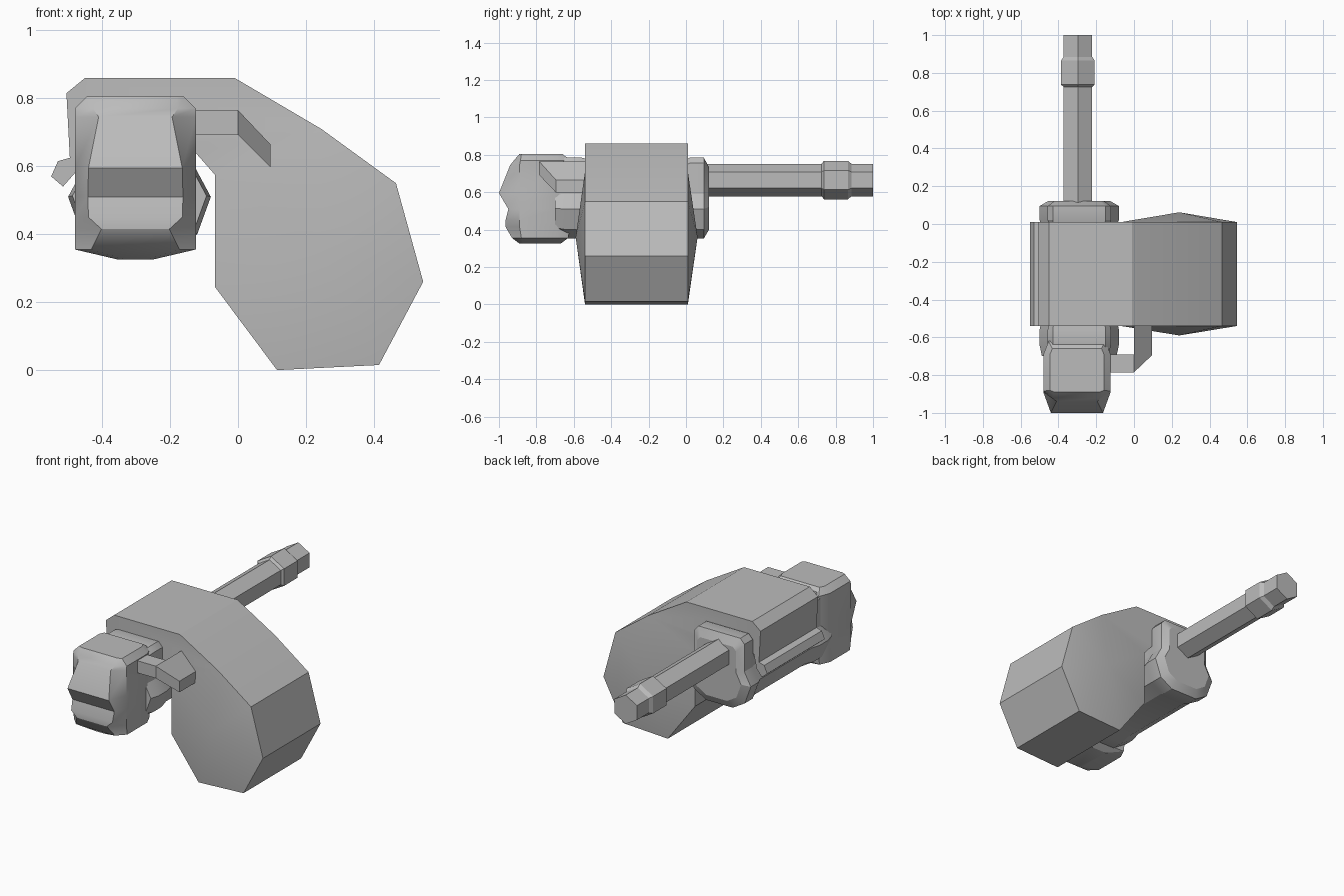
import bpy, bmesh, math
from mathutils import Vector

cube = bpy.data.objects.get("Cube")
if cube:
    bpy.data.objects.remove(cube, do_unlink=True)

grey = bpy.data.materials.new("gunmetal_grey")
grey.use_nodes = True
grey.diffuse_color = (0.5, 0.5, 0.5, 1)
grey.node_tree.nodes["Principled BSDF"].inputs["Base Color"].default_value = (0.5, 0.5, 0.5, 1)


def finish(bm, name, angle=25):
    """Clean the mesh and turn it into a shaded object."""
    bmesh.ops.remove_doubles(bm, verts=bm.verts, dist=0.0005)
    bmesh.ops.recalc_face_normals(bm, faces=bm.faces)
    mesh = bpy.data.meshes.new(name)
    bm.to_mesh(mesh)
    bm.free()
    mesh.materials.append(grey)
    ob = bpy.data.objects.new(name, mesh)
    bpy.context.collection.objects.link(ob)
    bpy.ops.object.select_all(action='DESELECT')
    ob.select_set(True)
    bpy.context.view_layer.objects.active = ob
    bpy.ops.object.shade_smooth_by_angle(angle=math.radians(angle))
    return ob


def loft(name, rings, angle=25):
    """Skin a list of equal-length point rings and cap both ends."""
    bm = bmesh.new()
    vs = [[bm.verts.new(p) for p in ring] for ring in rings]
    n = len(vs[0])
    for a, b in zip(vs, vs[1:]):
        for i in range(n):
            j = (i + 1) % n
            bm.faces.new((a[i], a[j], b[j], b[i]))
    bm.faces.new(vs[0])
    bm.faces.new(vs[-1])
    return finish(bm, name, angle)


def section(profile, y, scale=1.0, centre=(0, 0)):
    """Place an x-z profile at depth y, scaled about a centre."""
    cx, cz = centre
    return [(cx + (x - cx) * scale, y, cz + (z - cz) * scale) for x, z in profile]


# Ammunition housing: hood over the receiver, joined to a faceted drum with domed ends
drum = [(0.245, 0.71), (0.465, 0.55), (0.545, 0.26), (0.415, 0.015),
        (0.115, 0.0), (-0.068, 0.245), (-0.068, 0.575)]
hood = [(-0.125, 0.64), (-0.16, 0.665), (-0.46, 0.665), (-0.48, 0.58), (-0.515, 0.54),
        (-0.55, 0.57), (-0.53, 0.615), (-0.495, 0.625), (-0.505, 0.815),
        (-0.45, 0.86), (-0.01, 0.86)]
bm = bmesh.new()
ends = []
for y, apex_y in ((-0.54, -0.59), (0.01, 0.062)):
    d = [bm.verts.new(p) for p in section(drum, y)]
    h = [bm.verts.new(p) for p in section(hood, y)]
    apex = bm.verts.new((0.24, apex_y, 0.36))
    for i in range(len(d)):
        bm.faces.new((d[i], d[(i + 1) % len(d)], apex))
    bm.faces.new([d[-1]] + h + [d[0]])
    ends.append(d + h)
front, back = ends
for i in range(len(front)):
    j = (i + 1) % len(front)
    bm.faces.new((front[i], front[j], back[j], back[i]))
finish(bm, "ammo_housing", 22)

# Receiver: keyhole section, narrow above and lobed below, with a flared rear
CX = -0.29
half = [(0.14, 0.785), (0.167, 0.755), (0.167, 0.59), (0.21, 0.51), (0.17, 0.40), (0.09, 0.352)]
keyhole = [(CX + x, z) for x, z in half] + [(CX - x, z) for x, z in reversed(half)]
mid = (CX, 0.56)
loft("receiver", [section(keyhole, y, s, mid) for y, s in
                  ((-0.70, 0.94), (-0.64, 1), (-0.56, 1), (-0.5, 0.94),
                   (-0.01, 0.94), (0.02, 1), (0.095, 1), (0.122, 0.78))])

# Front block: stacked horizontal rings with a notched nose
# (z, front half width, front y, side half width, side front y, rear half width, rear y)
layers = [(0.325, 0.03, -0.89, 0.05, -0.87, 0.05, -0.67),
          (0.355, 0.13, -0.93, 0.178, -0.88, 0.15, -0.63),
          (0.415, 0.10, -0.965, 0.178, -0.89, 0.15, -0.62),
          (0.45, 0.138, -0.965, 0.178, -0.89, 0.15, -0.62),
          (0.51, 0.14, -0.95, 0.178, -0.89, 0.15, -0.62),
          (0.595, 0.138, -1.0, 0.178, -0.89, 0.15, -0.62),
          (0.745, 0.108, -0.94, 0.178, -0.89, 0.15, -0.62),
          (0.77, 0.125, -0.92, 0.178, -0.885, 0.15, -0.62),
          (0.805, 0.12, -0.89, 0.143, -0.88, 0.13, -0.66)]
HX = -0.302
rings = []
for z, fw, fy, sw, sy, rw, ry in layers:
    side = [(fw, fy), (sw, sy), (sw, -0.69), (rw, ry)]
    rings.append([(HX + x, y, z) for x, y in side] +
                 [(HX - x, y, z) for x, y in reversed(side)])
loft("front_block", rings, 28)

# Barrel: hexagonal tube with a bevelled collar near the muzzle
BX, BZ = -0.297, 0.665
hexagon = [(BX + math.sin(i * math.pi / 3), BZ + math.cos(i * math.pi / 3)) for i in range(6)]
stations = [(0.05, 0.087), (0.725, 0.087), (0.738, 0.103), (0.865, 0.103),
            (0.885, 0.087), (1.0, 0.087)]
loft("barrel", [section(hexagon, y, r, (BX, BZ)) for y, r in stations], 20)

# Feed arm: bent square bar from the front block to the drum
def bar(outer, inner):
    (ox, oy, oz0, oz1), (ix, iy, iz0, iz1) = outer, inner
    return [(ox, oy, oz0), (ox, oy, oz1), (ix, iy, iz1), (ix, iy, iz0)]

elbow = (0.0, -0.69, 0.692, 0.765)
arm = [bar((-0.16, -0.785, 0.692, 0.765), (-0.16, -0.69, 0.692, 0.765)),
       bar((0.0, -0.785, 0.692, 0.765), elbow),
       bar((0.095, -0.695, 0.598, 0.665), elbow),
       bar((0.095, -0.52, 0.598, 0.665), (0.0, -0.52, 0.692, 0.765))]
loft("feed_arm", arm, 20)
